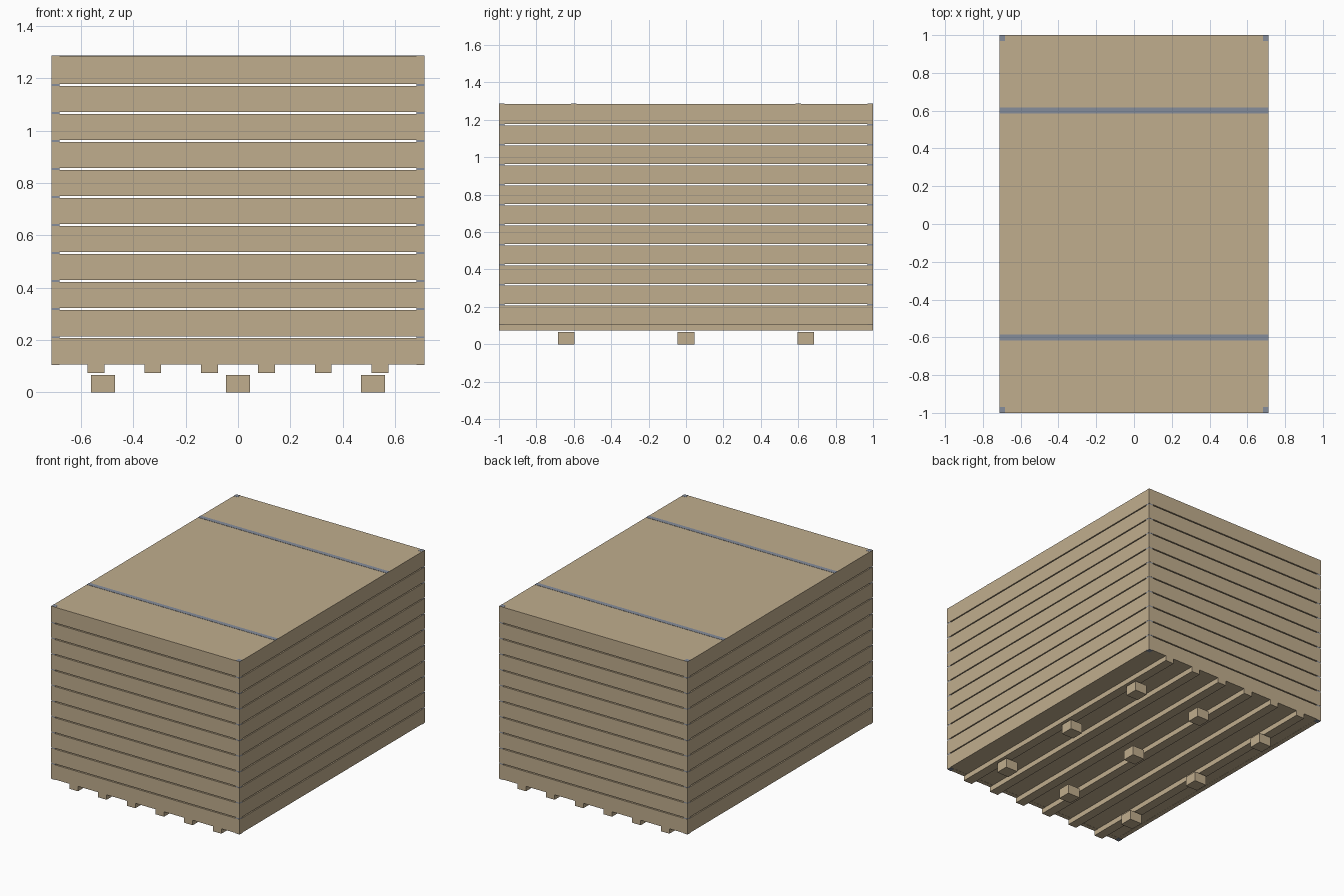
import bpy
import bmesh
from mathutils import Matrix

if "Cube" in bpy.data.objects:
    bpy.data.objects.remove(bpy.data.objects["Cube"])


def material(name, color):
    m = bpy.data.materials.new(name)
    m.diffuse_color = color
    m.use_nodes = True
    m.node_tree.nodes["Principled BSDF"].inputs["Base Color"].default_value = m.diffuse_color
    return m


WOOD = material("wood", (0.53, 0.42, 0.27, 1))
METAL = material("grey_metal", (0.24, 0.27, 0.33, 1))


def boxes(name, items, mat):
    """One object from a list of (centre, size) boxes."""
    bm = bmesh.new()
    for c, s in items:
        bmesh.ops.create_cube(bm, size=1, matrix=Matrix.Translation(c) @ Matrix.Diagonal((*s, 1)))
    me = bpy.data.meshes.new(name)
    bm.to_mesh(me)
    bm.free()
    me.materials.append(mat)
    ob = bpy.data.objects.new(name, me)
    bpy.context.collection.objects.link(ob)
    return ob


W, L = 0.713, 1.0          # half width and half length
BOTTOM, TOP = 0.107, 1.285
ROWS, GAP, T = 11, 0.007, 0.03
PITCH = (TOP - BOTTOM) / ROWS
SLAT = PITCH - GAP

# slatted walls, open gaps between the boards
rows = [BOTTOM + PITCH * i + SLAT / 2 for i in range(ROWS)]
for name, s in (("front", -1), ("back", 1)):
    boxes(name + "_slats", [((0, s * (L - T / 2), z), (2 * W, T, SLAT)) for z in rows], WOOD)
for name, s in (("left", -1), ("right", 1)):
    boxes(name + "_slats", [((s * (W - T / 2), 0, z), (T, 2 * (L - T), SLAT)) for z in rows], WOOD)

# corner posts, just behind the board faces
e = 0.0005
boxes("corner_posts",
      [((x * (W - T / 2 - e), y * (L - T / 2 - e), (0.104 + TOP + 0.001) / 2), (T, T, TOP + 0.001 - 0.104))
       for x in (-1, 1) for y in (-1, 1)], METAL)

# floor and lid panels
boxes("floor", [((0, 0, 0.117), (2 * W - 0.01, 2 * L - 0.01, 0.018))], WOOD)
boxes("lid", [((0, 0, TOP - 0.01), (2 * W, 2 * L, 0.02))], WOOD)

# metal bands across the lid
boxes("lid_bands", [((0, y, TOP), (2 * W, 0.03, 0.003)) for y in (-0.601, 0.601)], METAL)

# lengthwise runners under the floor
boxes("runners", [((-0.5425 + 0.217 * i, 0, 0.0905), (0.064, 2 * L, 0.035)) for i in range(6)], WOOD)

# feet in a three by three grid
boxes("feet", [((x, y, 0.033), (0.092, 0.09, 0.066))
               for x in (-0.515, 0, 0.515) for y in (-0.64, 0, 0.64)], WOOD)
